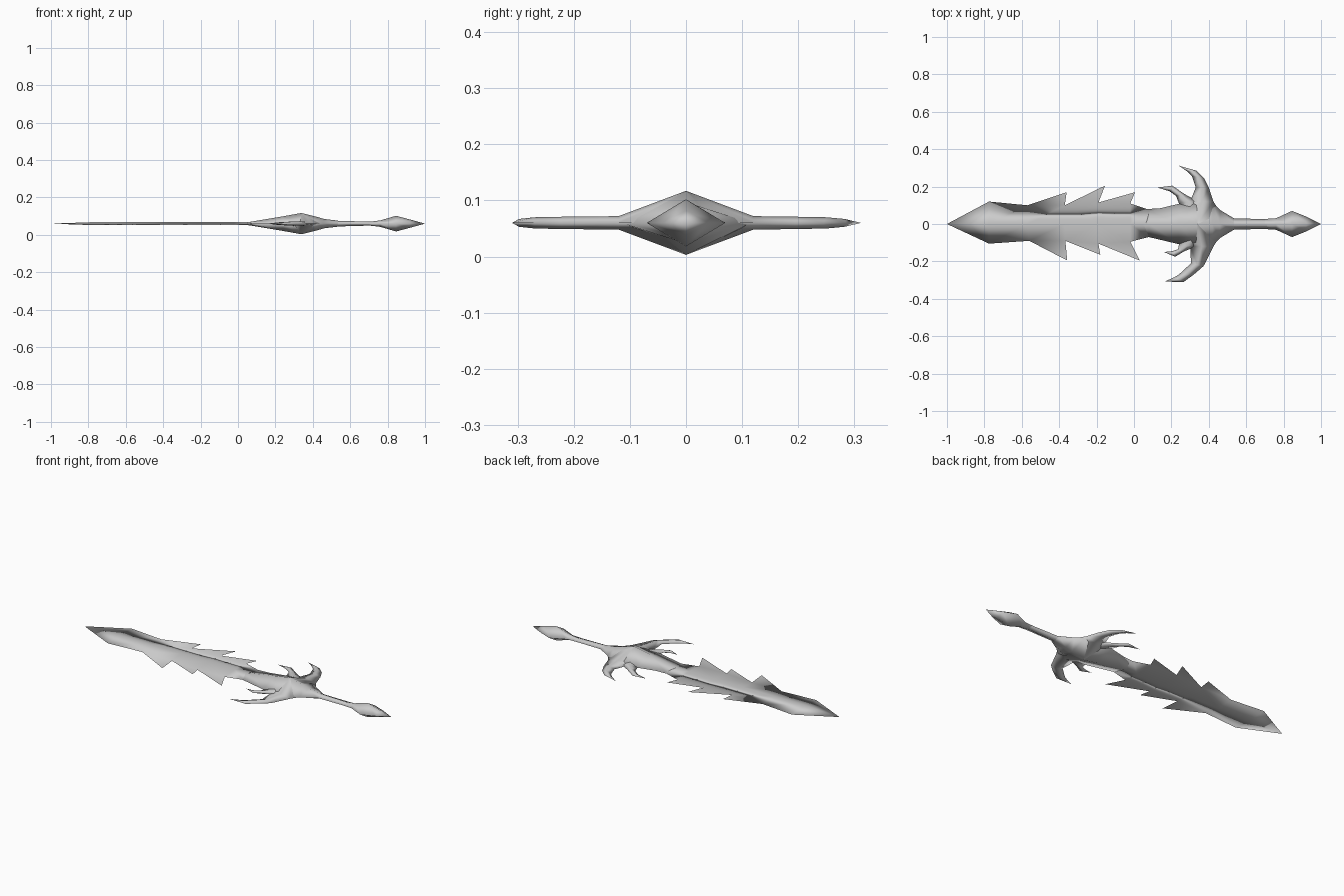
import bpy, bmesh

MID = 0.06  # height of the flat centre plane

if "Cube" in bpy.data.objects:
    bpy.data.objects.remove(bpy.data.objects["Cube"])

steel = bpy.data.materials.new("grey_steel")
steel.use_nodes = True
GREY = (0.6, 0.6, 0.6, 1)
steel.diffuse_color = GREY
steel.node_tree.nodes["Principled BSDF"].inputs["Base Color"].default_value = GREY


def finish(name, bm):
    bmesh.ops.remove_doubles(bm, verts=bm.verts, dist=0.0005)
    bmesh.ops.recalc_face_normals(bm, faces=bm.faces)
    for f in bm.faces:
        f.smooth = True
    mesh = bpy.data.meshes.new(name)
    bm.to_mesh(mesh)
    bm.free()
    mesh.materials.append(steel)
    ob = bpy.data.objects.new(name, mesh)
    ob.location.z = MID
    bpy.context.collection.objects.link(ob)


def loft(name, rows):
    """Diamond cross-sections: two sharp edges and a ridge above and below."""
    bm = bmesh.new()
    rings = []
    for (ax, ay), (bx, by), h in rows:
        mx, my = (ax + bx) / 2, (ay + by) / 2
        pts = [(ax, ay, 0), (mx, my, h), (bx, by, 0), (mx, my, -h)]
        rings.append([bm.verts.new(p) for p in pts])
    for r, s in zip(rings, rings[1:]):
        for i in range(4):
            j = (i + 1) % 4
            bm.faces.new((r[i], r[j], s[j], s[i]))
    finish(name, bm)


def blade(name, edges, ridge):
    """Sharp-edged plate: each outline half is joined to the central ridge."""
    bm = bmesh.new()
    for edge in edges:
        for side in (1, -1):
            pts = [(x, y, 0) for x, y in edge]
            pts += [(x, 0, side * h) for x, h in reversed(ridge)]
            bm.faces.new([bm.verts.new(p) for p in pts])
    bmesh.ops.triangulate(bm, faces=bm.faces)
    finish(name, bm)


# Serrated blade
back_edge = [(-1, 0), (-.775, .12), (-.57, .10), (-.36, .17), (-.37, .10),
             (-.155, .205), (-.19, .115), (.006, .17), (-.02, .11),
             (.07, .08), (.24, .09)]
front_edge = [(-1, 0), (-.775, -.105), (-.56, -.09), (-.357, -.195),
              (-.367, -.09), (-.18, -.165), (-.19, -.105), (.03, -.195),
              (-.02, -.095), (.077, -.07), (.24, -.09)]
blade("blade", (back_edge, front_edge),
      [(-.775, .008), (-.57, .008), (-.37, .008), (-.19, .008),
       (-.02, .008), (.24, .008)])

# Raised hub, flowing into the grip and pommel
def along(rows):
    return [((x, w), (x, -w), h) for x, w, h in rows]

loft("hub", along([(.03, 0, .005), (.08, .07, .012), (.24, .108, .039),
                   (.34, .125, .057), (.42, .115, .037), (.46, .075, .025),
                   (.535, .03, .016)]))
loft("grip", along([(.5, .04, .018), (.54, .029, .015), (.72, .027, .01)]))
loft("pommel", along([(.70, .027, .01), (.76, .031, .017), (.845, .07, .042),
                      (.92, .04, .022), (1, 0, 0)]))

# Large curved guard horns
loft("back_horn", [((.18, 0), (.5, 0), .057), ((.3, .12), (.425, .12), .012),
                   ((.33, .195), (.4, .195), .011),
                   ((.31, .255), (.375, .245), .010),
                   ((.285, .28), (.333, .285), .007), ((.24, .312), (.24, .312), 0)])
loft("front_horn", [((.18, 0), (.5, 0), .057), ((.3, -.12), (.425, -.12), .012),
                    ((.305, -.21), (.372, -.225), .011),
                    ((.24, -.27), (.32, -.27), .010),
                    ((.215, -.285), (.265, -.31), .007),
                    ((.163, -.308), (.163, -.308), 0)])

# Small inner guard horns
loft("back_small_horn", [((.25, .07), (.36, .09), .012), ((.24, .11), (.335, .125), .011),
                         ((.225, .15), (.27, .16), .009),
                         ((.19, .175), (.205, .205), .007), ((.125, .195), (.125, .195), 0)])
loft("front_small_horn", [((.25, -.07), (.36, -.09), .012),
                          ((.24, -.11), (.335, -.12), .011),
                          ((.235, -.135), (.27, -.145), .009),
                          ((.205, -.145), (.22, -.175), .007),
                          ((.16, -.15), (.16, -.15), 0)])
